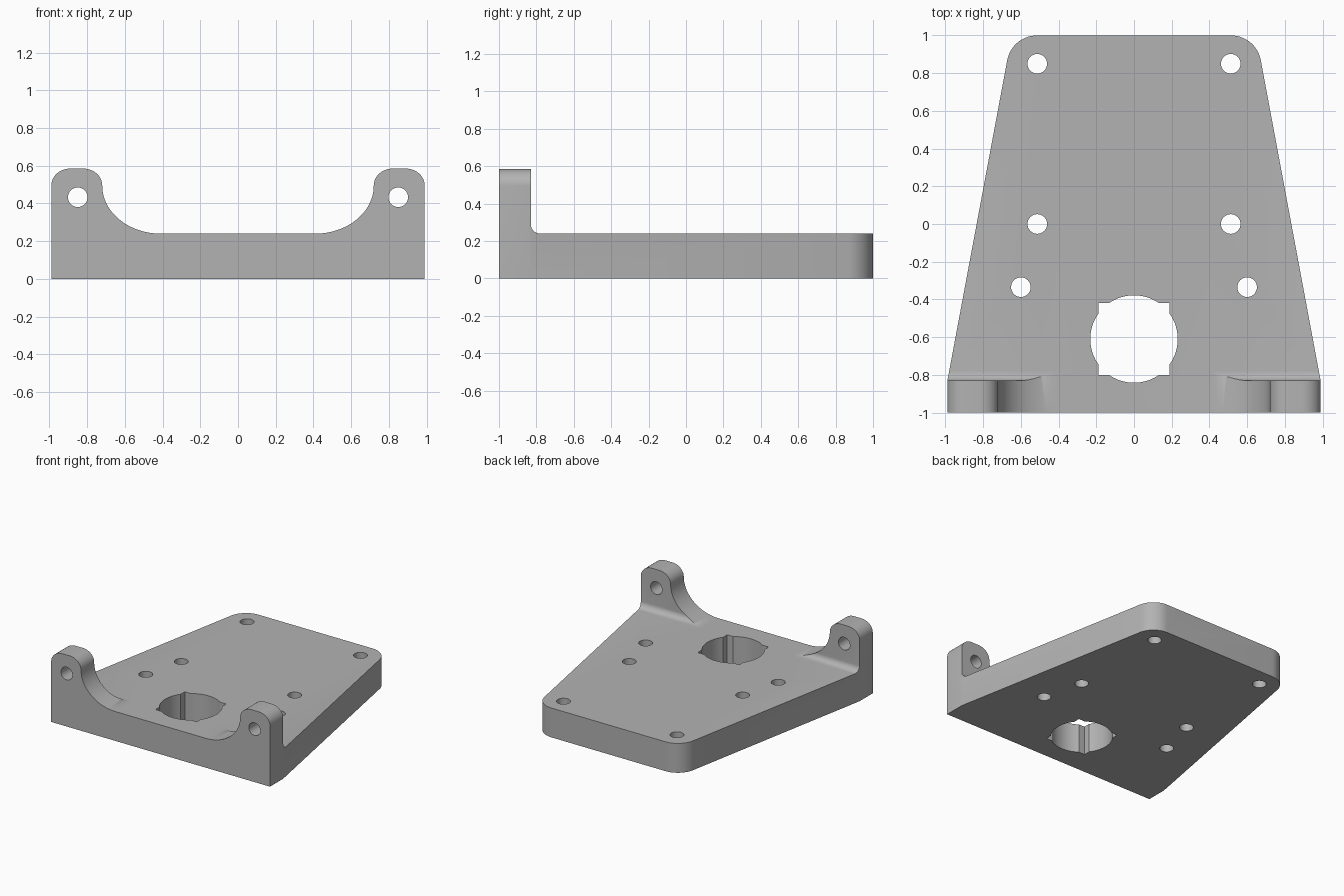
import bpy, bmesh
from math import sin, cos, pi, radians
from mathutils import Vector

cube = bpy.data.objects.get("Cube")
if cube:
    bpy.data.objects.remove(cube)

metal = bpy.data.materials.new("light grey metal")
metal.use_nodes = True
grey = (0.45, 0.45, 0.45, 1)
metal.diffuse_color = grey
metal.node_tree.nodes["Principled BSDF"].inputs["Base Color"].default_value = grey


def arc(cx, cy, rx, ry, start, end, steps=14):
    """Points along an elliptical arc, angles in degrees."""
    angles = [radians(start + (end - start) * i / steps) for i in range(steps + 1)]
    return [(cx + rx * cos(a), cy + ry * sin(a)) for a in angles]


def prism(name, outline, axis, low, high):
    """Extrude a closed outline along x, y or z."""
    place = {"x": lambda u, v: (low, u, v),
             "y": lambda u, v: (u, low, v),
             "z": lambda u, v: (u, v, low)}[axis]
    bm = bmesh.new()
    base = bm.faces.new([bm.verts.new(place(u, v)) for u, v in outline])
    moved = bmesh.ops.extrude_face_region(bm, geom=[base])["geom"]
    offset = Vector([(high - low) * (axis == a) for a in "xyz"])
    bmesh.ops.translate(bm, vec=offset,
                        verts=[g for g in moved if isinstance(g, bmesh.types.BMVert)])
    bmesh.ops.recalc_face_normals(bm, faces=bm.faces)
    mesh = bpy.data.meshes.new(name)
    bm.to_mesh(mesh)
    bm.free()
    mesh.materials.append(metal)
    obj = bpy.data.objects.new(name, mesh)
    bpy.context.collection.objects.link(obj)
    return obj


def combine(target, tool, operation):
    """Apply a boolean and discard the tool."""
    mod = target.modifiers.new("shape", "BOOLEAN")
    mod.operation, mod.solver, mod.object = operation, "EXACT", tool
    bpy.context.view_layer.objects.active = target
    bpy.ops.object.modifier_apply(modifier=mod.name)
    bpy.data.objects.remove(tool)


def mirrored(half):
    """Complete an outline symmetric about the vertical axis."""
    return half + [(-u, v) for u, v in reversed(half)]


floor, top, half_width = 0.24, 0.585, 0.99

# Side section: plate, front wall and the fillet behind it
section = [(1.1, 0), (1.1, floor)] + arc(-0.78, floor + 0.05, 0.05, 0.05, 270, 180, 8)
section += [(-0.83, 0.7), (-1, 0.7), (-1, 0)]
bracket = prism("mounting_bracket", section, "x", -1.2, 1.2)

# Front outline: rounded lugs with a curved sweep down to the plate
front = [(half_width, -0.1)]
front += arc(half_width - 0.1, top - 0.09, 0.1, 0.09, 0, 90, 10)
front += arc(0.82, top - 0.09, 0.1, 0.09, 90, 180, 10)
front += arc(0.41, top - 0.09, 0.31, top - 0.09 - floor, 0, -90, 24)[1:]
combine(bracket, prism("front_outline", mirrored(front), "y", -1.2, 1.2), "INTERSECT")

# Plan outline: tapered sides and rounded rear corners
plan = [(1.04, -1.1)] + arc(0.515, 0.84, 0.16, 0.16, 10.5, 90)
combine(bracket, prism("plan_outline", mirrored(plan), "z", -0.2, 0.8), "INTERSECT")

# Central bore with four square corner notches
bore = prism("bore", arc(0, -0.61, 0.232, 0.232, 0, 360, 64)[:-1], "z", -0.1, 0.5)
notch = [(-0.187, -0.8), (0.187, -0.8), (0.187, -0.42), (-0.187, -0.42)]
combine(bracket, bore, "DIFFERENCE")
combine(bracket, prism("notches", notch, "z", -0.15, 0.55), "DIFFERENCE")

# Bolt holes through the plate and the lugs
for side in (-1, 1):
    for x, y in ((0.513, 0.85), (0.513, 0), (0.6, -0.335)):
        ring = arc(side * x, y, 0.052, 0.052, 0, 360, 32)[:-1]
        combine(bracket, prism("bolt_hole", ring, "z", -0.1, 0.5), "DIFFERENCE")
    ring = arc(side * 0.85, 0.433, 0.052, 0.052, 0, 360, 32)[:-1]
    combine(bracket, prism("lug_hole", ring, "y", -1.1, -0.7), "DIFFERENCE")

bpy.ops.object.select_all(action="DESELECT")
bracket.select_set(True)
bpy.context.view_layer.objects.active = bracket
bpy.ops.object.shade_smooth_by_angle(angle=radians(30))
